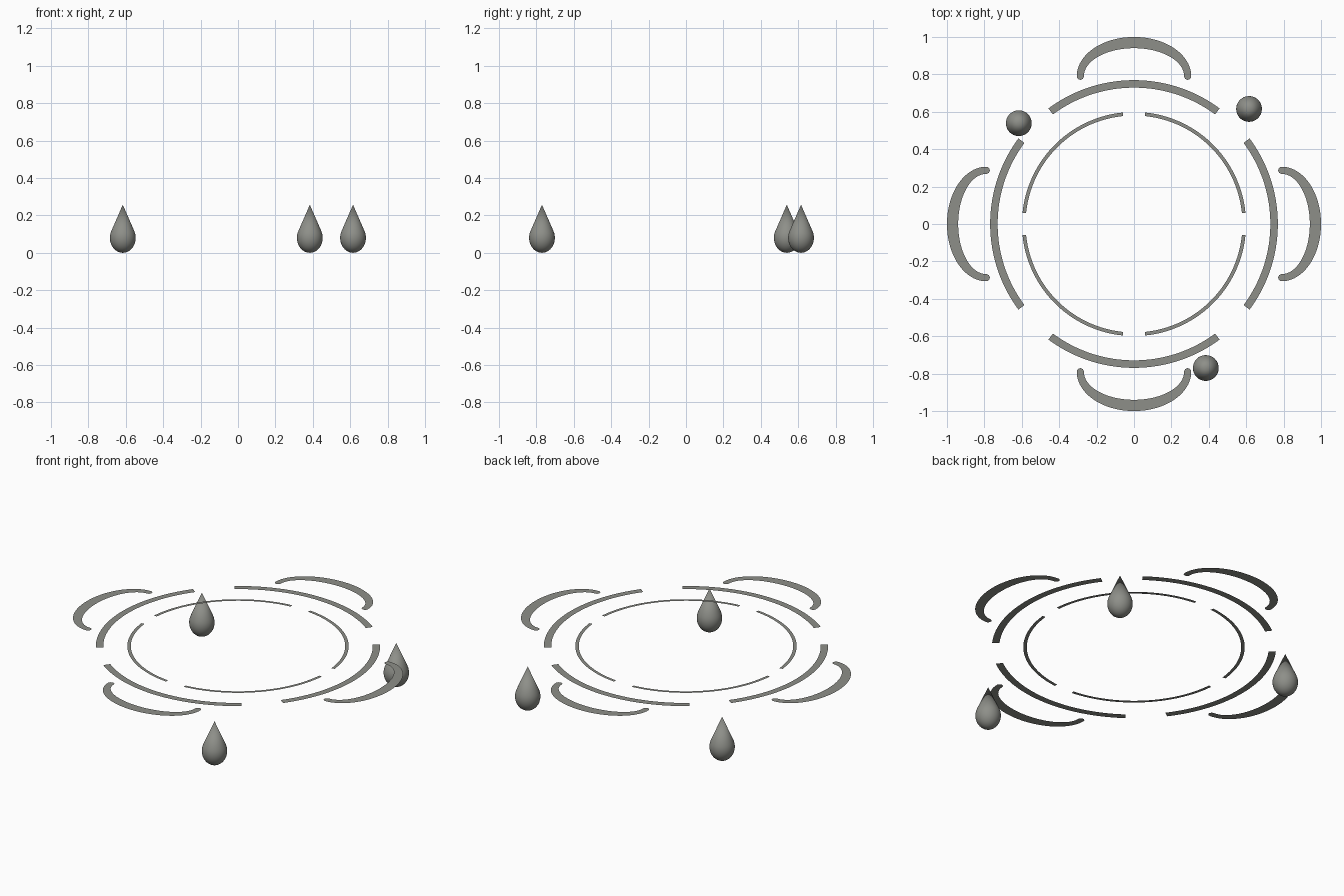
import bpy, bmesh, math
from mathutils import Matrix

cube = bpy.data.objects.get("Cube")
if cube:
    bpy.data.objects.remove(cube, do_unlink=True)

mat = bpy.data.materials.new("warm_grey")
colour = (0.27, 0.275, 0.25, 1)
mat.use_nodes = True
mat.diffuse_color = colour
mat.node_tree.nodes["Principled BSDF"].inputs["Base Color"].default_value = colour

RING_Z = 0.309


def finish(name, bm):
    mesh = bpy.data.meshes.new(name)
    bm.to_mesh(mesh)
    bm.free()
    mesh.materials.append(mat)
    obj = bpy.data.objects.new(name, mesh)
    bpy.context.collection.objects.link(obj)
    return obj


def ribbon(name, pairs, turn):
    """Flat upward-facing strip between paired edge points, turned about z."""
    bm = bmesh.new()
    rows = [[bm.verts.new((x, y, RING_Z)) for x, y in pair] for pair in pairs]
    for a, b in zip(rows, rows[1:]):
        bm.faces.new((a[0], a[1], b[1], b[0]))
    bm.normal_update()
    for f in bm.faces:
        if f.normal.z < 0:
            f.normal_flip()
    bmesh.ops.rotate(bm, verts=bm.verts, matrix=Matrix.Rotation(turn, 3, "Z"))
    return finish(name, bm)


def arc_pairs(outer, inner, half_angle, steps=40):
    """Ring sector centred on +y."""
    pairs = []
    for i in range(steps + 1):
        a = math.radians(90 + half_angle * (1 - 2 * i / steps))
        c, s = math.cos(a), math.sin(a)
        pairs.append(((outer * c, outer * s), (inner * c, inner * s)))
    return pairs


def crescent_pairs(base=0.79, wide=0.306, narrow=0.268, high=0.21, low=0.15):
    """Crescent on +y between two half ellipses, with rounded tips."""
    mid, r = (wide + narrow) / 2, (wide - narrow) / 2
    tip = []
    for i in range(8, 0, -1):
        a = math.radians(10.5 * i)
        y = base - r * math.sin(a)
        tip.append(((mid + r * math.cos(a), y), (mid - r * math.cos(a), y)))
    body = []
    for i in range(49):
        a = math.pi * i / 48
        c, s = math.cos(a), math.sin(a)
        body.append(((wide * c, base + high * s), (narrow * c, base + low * s)))
    far_tip = [tuple((-x, y) for x, y in pair) for pair in reversed(tip)]
    return tip + body + far_tip


# Three tiers of flat ripples, four pieces each
for i, side in enumerate(("back", "right", "front", "left")):
    turn = i * math.pi / 2
    ribbon("outer_crescent_" + side, crescent_pairs(), turn)
    ribbon("middle_arc_" + side, arc_pairs(0.769, 0.729, 36.5), turn)
    ribbon("inner_arc_" + str(i + 1), arc_pairs(0.599, 0.58, 39.3), turn + math.pi / 4)


def droplet_profile(radius=0.069, belly=0.08, tip=0.257, steps=12):
    """Half ellipse from the bottom up to where a straight cone touches it."""
    top = math.asin(belly / (tip - belly))
    points = []
    for i in range(steps + 1):
        a = -math.pi / 2 + (top + math.pi / 2) * i / steps
        points.append((radius * math.cos(a), belly + belly * math.sin(a)))
    return points + [(0, tip)]


def droplet(name, x, y):
    """Round belly tapering to a point."""
    bm = bmesh.new()
    verts = [bm.verts.new((r, 0, z)) for r, z in droplet_profile()]
    edges = [bm.edges.new(pair) for pair in zip(verts, verts[1:])]
    bmesh.ops.spin(bm, geom=verts + edges, cent=(0, 0, 0), axis=(0, 0, 1),
                   angle=math.tau, steps=32)
    bmesh.ops.remove_doubles(bm, verts=bm.verts, dist=0.0005)
    bmesh.ops.recalc_face_normals(bm, faces=bm.faces)
    for f in bm.faces:
        f.smooth = True
    finish(name, bm).location = (x, y, 0)


droplet("droplet_back_right", -0.616, 0.539)
droplet("droplet_back_left", 0.615, 0.615)
droplet("droplet_front", 0.384, -0.77)
